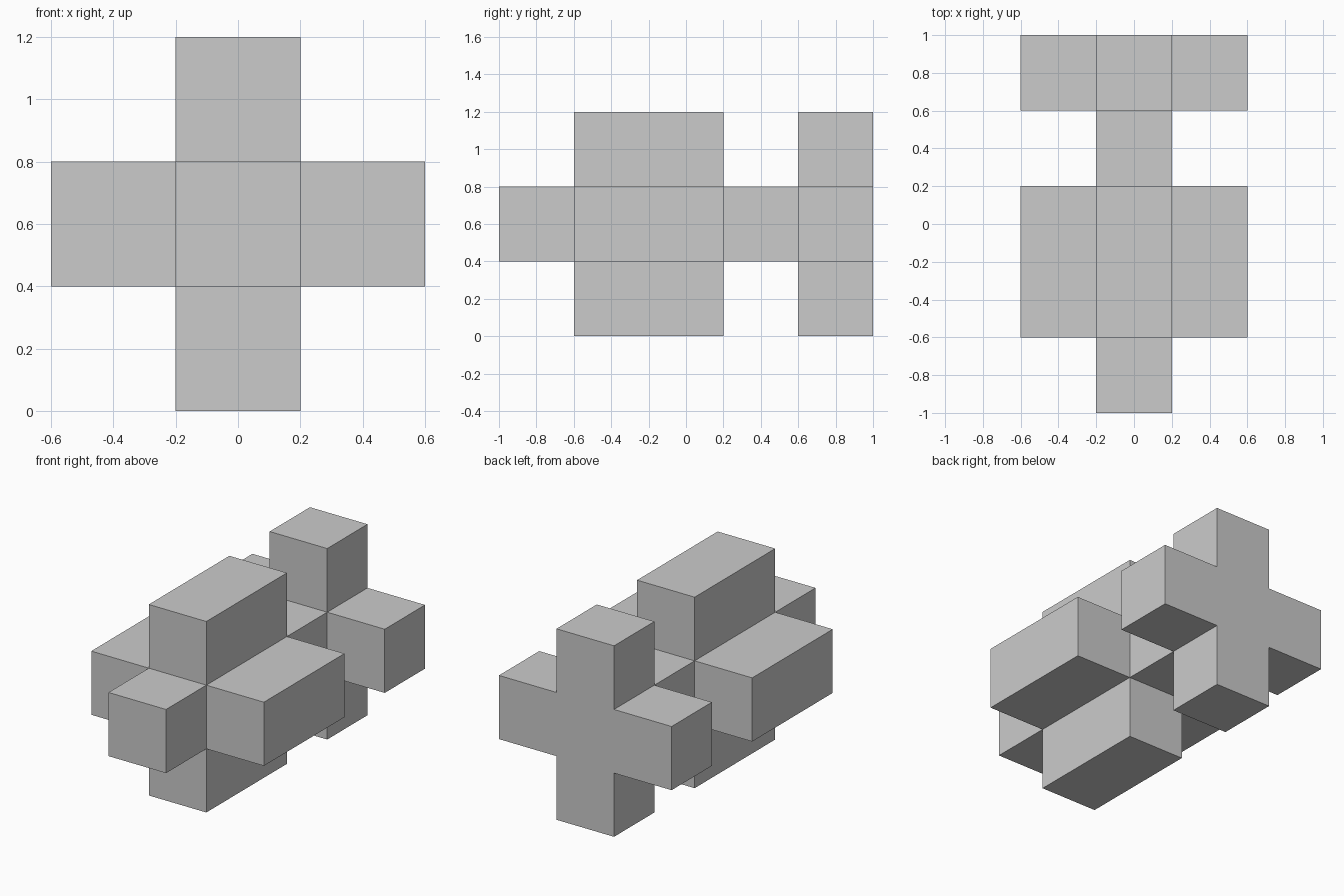
import bpy
import bmesh

if "Cube" in bpy.data.objects:
    bpy.data.objects.remove(bpy.data.objects["Cube"])

UNIT = 0.4                         # width of the bar and reach of every arm
CENTRE_Z = 0.6
H = UNIT / 2
STATIONS = [-1.0, -0.6, 0.2, 0.6, 1.0]   # cuts along the bar
ARM_SECTIONS = [1, 3]              # sections that carry four arms

bm = bmesh.new()

# Central square bar, divided into sections along y
rings = [[bm.verts.new((x, y, CENTRE_Z + z))
          for x, z in ((-H, -H), (H, -H), (H, H), (-H, H))]
         for y in STATIONS]
bm.faces.new(rings[0])
bm.faces.new(list(reversed(rings[-1])))
arm_faces = []
for s, (a, b) in enumerate(zip(rings, rings[1:])):
    for i in range(4):
        j = (i + 1) % 4
        face = bm.faces.new((a[i], b[i], b[j], a[j]))
        if s in ARM_SECTIONS:
            arm_faces.append(face)
bmesh.ops.recalc_face_normals(bm, faces=bm.faces[:])
bm.normal_update()

# Arms: pull each side of the chosen sections straight outwards
directions = [f.normal.copy() for f in arm_faces]
caps = bmesh.ops.extrude_discrete_faces(bm, faces=arm_faces)["faces"]
bm.normal_update()
for cap in caps:
    bmesh.ops.translate(bm, verts=cap.verts[:], vec=cap.normal * UNIT)
bmesh.ops.recalc_face_normals(bm, faces=bm.faces[:])

mesh = bpy.data.meshes.new("crossed_block")
bm.to_mesh(mesh)
bm.free()
obj = bpy.data.objects.new("crossed_block", mesh)
bpy.context.collection.objects.link(obj)
